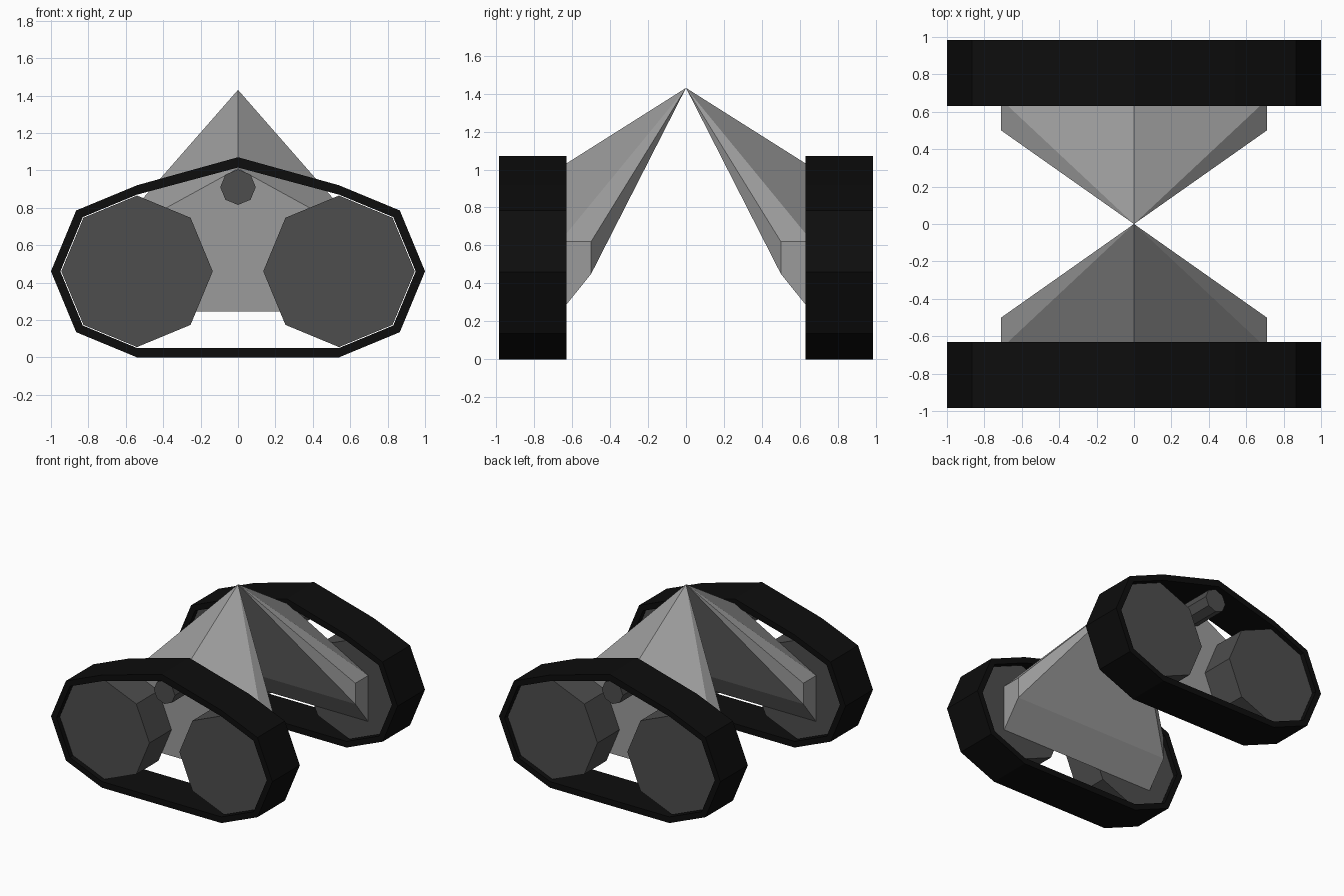
import bpy, bmesh
from math import sin, cos, pi

if "Cube" in bpy.data.objects:
    bpy.data.objects.remove(bpy.data.objects["Cube"])

WHEEL_X, WHEEL_Z = 0.54, 0.46     # wheel centres
TRACK_Y = (-0.985, -0.63)         # track width
HUB_Y = (-0.95, -0.665)           # wheels and roller reach the bracket plate


def material(name, grey):
    mat = bpy.data.materials.new(name)
    mat.diffuse_color = (grey, grey, grey, 1)
    mat.use_nodes = True
    mat.node_tree.nodes["Principled BSDF"].inputs["Base Color"].default_value = mat.diffuse_color
    return mat


rubber = material("black_rubber", 0.004)
dark = material("dark_metal", 0.075)
metal = material("grey_metal", 0.33)


def finish(name, bm, mat):
    """Turn the front half into an object mirrored to the back side."""
    bmesh.ops.recalc_face_normals(bm, faces=bm.faces)
    mesh = bpy.data.meshes.new(name)
    bm.to_mesh(mesh)
    bm.free()
    mesh.materials.append(mat)
    obj = bpy.data.objects.new(name, mesh)
    bpy.context.collection.objects.link(obj)
    mirror = obj.modifiers.new("other_side", "MIRROR")
    mirror.use_axis = (False, True, False)
    mirror.use_mirror_merge = False


def arc(cx, cz, r, first, last):
    """Octagon corners, counted in eighth turns."""
    return [(cx + r * cos(i * pi / 4), cz + r * sin(i * pi / 4))
            for i in range(first, last + 1)]


def disc(name, cx, cz, r):
    bm = bmesh.new()
    base = bm.faces.new([bm.verts.new((x, HUB_Y[0], z)) for x, z in arc(cx, cz, r, 0, 7)])
    out = bmesh.ops.extrude_face_region(bm, geom=[base], use_keep_orig=True)
    for v in out["geom"]:
        if isinstance(v, bmesh.types.BMVert):
            v.co.y = HUB_Y[1]
    finish(name, bm, dark)


def belt_profile(r, peak):
    """Loop around both wheels and over the roller."""
    return (arc(WHEEL_X, WHEEL_Z, r, -2, 2) + [(0, peak)]
            + arc(-WHEEL_X, WHEEL_Z, r, 2, 6))


# Track belt: outer and inner loops on both edges, bridged into a band
bm = bmesh.new()
outer, inner = belt_profile(0.46, 1.07), belt_profile(0.41, 1.015)
y0, y1 = TRACK_Y
rings = [[bm.verts.new((x, y, z)) for x, z in prof]
         for prof, y in ((outer, y0), (outer, y1), (inner, y1), (inner, y0))]
n = len(outer)
for k in range(4):
    a, b = rings[k], rings[(k + 1) % 4]
    for i in range(n):
        j = (i + 1) % n
        bm.faces.new((a[i], a[j], b[j], b[i]))
finish("track_belt", bm, rubber)

# Wheels and top roller
disc("left_wheel", -WHEEL_X, WHEEL_Z, 0.405)
disc("right_wheel", WHEEL_X, WHEEL_Z, 0.405)
disc("top_roller", 0, 0.91, 0.095)

# Bracket: convex wedge from the outer plate up to the central apex
bm = bmesh.new()
bm.verts.new((0, 0, 1.43))
bm.verts.new((0, -0.665, 1.01))
for x in (-0.71, 0.71):
    for y, z in ((-0.665, 0.62), (-0.665, 0.245), (-0.5, 0.62), (-0.5, 0.45)):
        bm.verts.new((x, y, z))
bmesh.ops.convex_hull(bm, input=bm.verts)
bmesh.ops.dissolve_limit(bm, angle_limit=0.02, verts=bm.verts, edges=bm.edges)
finish("axle_bracket", bm, metal)
